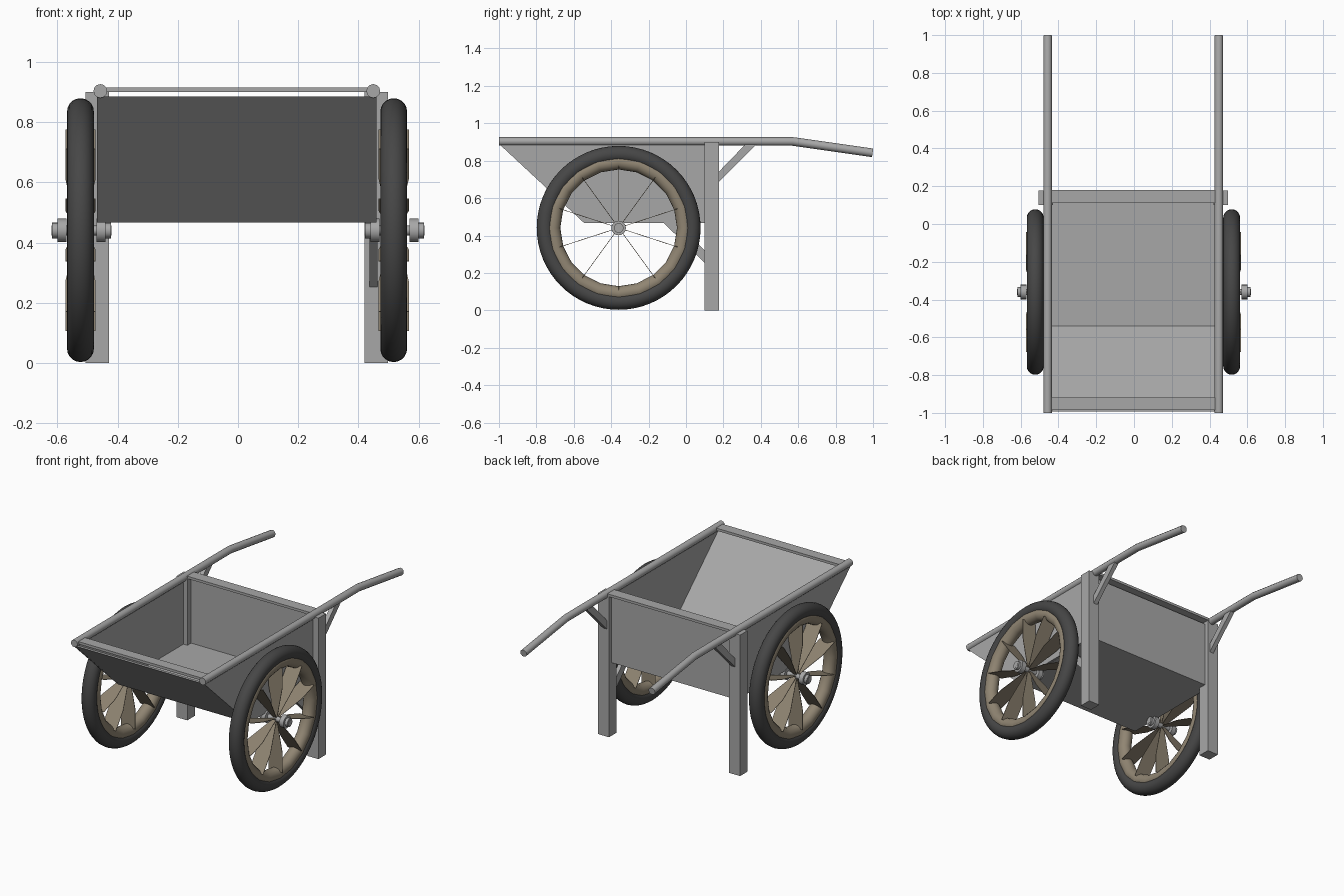
import bpy, bmesh, math
from mathutils import Vector, Matrix

if "Cube" in bpy.data.objects:
    bpy.data.objects.remove(bpy.data.objects["Cube"])

CX = -0.004  # body sits slightly left of centre


def material(name, rgb):
    m = bpy.data.materials.new(name)
    m.diffuse_color = (*rgb, 1)
    m.use_nodes = True
    m.node_tree.nodes["Principled BSDF"].inputs["Base Color"].default_value = m.diffuse_color
    return m


GREY = material("dark_grey", (0.39, 0.39, 0.39))
RUBBER = material("rubber", (0.062, 0.062, 0.062))
WOOD = material("wood", (0.28, 0.235, 0.17))


def finish(bm, name, mat=GREY, smooth=False):
    bmesh.ops.recalc_face_normals(bm, faces=bm.faces[:])
    me = bpy.data.meshes.new(name)
    bm.to_mesh(me)
    bm.free()
    ob = bpy.data.objects.new(name, me)
    bpy.context.collection.objects.link(ob)
    me.materials.append(mat)
    if smooth:
        bpy.ops.object.select_all(action='DESELECT')
        ob.select_set(True)
        bpy.context.view_layer.objects.active = ob
        bpy.ops.object.shade_smooth_by_angle(angle=math.radians(35))
    return ob


def slab(bm, pts, vec):
    """Extrude a flat outline along a vector."""
    lo = [bm.verts.new(p) for p in pts]
    hi = [bm.verts.new(Vector(p) + Vector(vec)) for p in pts]
    bm.faces.new(lo)
    bm.faces.new(hi)
    n = len(pts)
    for i in range(n):
        j = (i + 1) % n
        bm.faces.new((lo[i], lo[j], hi[j], hi[i]))


def panel(name, profile, x0, x1):
    """Side (y, z) profile spread from x0 to x1."""
    bm = bmesh.new()
    slab(bm, [(x0, y, z) for y, z in profile], (x1 - x0, 0, 0))
    return finish(bm, name)


def box(name, x0, x1, y0, y1, z0, z1):
    return panel(name, [(y0, z0), (y1, z0), (y1, z1), (y0, z1)], x0, x1)


def ring(name, loc, major, minor, seg, sides, mat):
    """Torus about the x axis."""
    bpy.ops.mesh.primitive_torus_add(major_radius=major, minor_radius=minor, major_segments=seg,
                                     minor_segments=sides, location=loc, rotation=(0, math.pi / 2, 0))
    ob = bpy.context.object
    ob.name = name
    ob.data.materials.append(mat)
    bpy.ops.object.shade_smooth_by_angle(angle=math.radians(35))


# tray: two sides, sloping front, floor and back
for side, s in (("left", -1), ("right", 1)):
    panel(side + "_tray_side", [(-1, 0.89), (-0.545, 0.467), (0.14, 0.467), (0.14, 0.89)],
          CX + s * 0.452, CX + s * 0.464)
panel("tray_front", [(-0.993, 0.885), (-0.545, 0.467), (-0.54, 0.479), (-0.975, 0.885)], CX - 0.453, CX + 0.453)
box("tray_floor", CX - 0.453, CX + 0.453, -0.545, 0.15, 0.466, 0.479)
box("tray_back", CX - 0.453, CX + 0.453, 0.138, 0.15, 0.466, 0.885)

# flat rails across the tray ends
box("front_rail", CX - 0.455, CX + 0.455, -0.985, -0.918, 0.899, 0.915)
box("back_rail", CX - 0.455, CX + 0.455, 0.11, 0.18, 0.899, 0.915)

for side, s in (("left", -1), ("right", 1)):
    hx = CX + s * 0.453
    # long bent handle
    cu = bpy.data.curves.new(side + "_handle", 'CURVE')
    cu.dimensions = '3D'
    cu.bevel_depth = 0.023
    cu.bevel_resolution = 4
    cu.use_fill_caps = True
    cu.materials.append(GREY)
    sp = cu.splines.new('POLY')
    path = [(-1, 0.903), (0.57, 0.903), (0.998, 0.842)]
    sp.points.add(len(path) - 1)
    for p, (y, z) in zip(sp.points, path):
        p.co = (hx, y, z, 1)
    sp.use_smooth = True
    bpy.context.collection.objects.link(bpy.data.objects.new(side + "_handle", cu))

    # leg and handle brace
    lx = CX + s * 0.463
    box(side + "_leg", lx - 0.039, lx + 0.039, 0.1, 0.177, 0, 0.9)
    panel(side + "_handle_brace", [(0.17, 0.68), (0.38, 0.89), (0.32, 0.89), (0.17, 0.735)],
          hx - 0.014, hx + 0.014)

    # tyre and rim
    wx = CX + s * 0.52 + 0.001
    hub = Vector((wx, -0.36, 0.441))
    ring(side + "_tyre", hub, 0.3935, 0.0445, 64, 20, RUBBER)
    ring(side + "_rim", hub, 0.353, 0.041, 20, 16, WOOD)

    # ten thin fan-shaped spokes
    bm = bmesh.new()
    for i in range(10):
        turn = Matrix.Translation(hub) @ Matrix.Rotation(i * math.tau / 10, 4, 'X')
        pts = [(-0.012, 0.012), (0.012, 0.012), (0.05, 0.21), (0.05, 0.334), (-0.05, 0.334), (-0.05, 0.21)]
        slab(bm, [turn @ Vector((x, -0.0015, r)) for x, r in pts],
             turn.to_3x3() @ Vector((0, 0.003, 0)))
    finish(bm, side + "_spokes", WOOD)

    # axle stub with collars and end nuts
    bm = bmesh.new()
    for r, x0, x1 in ((0.016, -0.1, 0.1), (0.039, -0.08, -0.05), (0.039, 0.05, 0.08),
                      (0.026, -0.098, -0.08), (0.026, 0.08, 0.098)):
        m = (Matrix.Translation((s * 0.52 + (x0 + x1) / 2, -0.36, 0.44))
             @ Matrix.Rotation(math.pi / 2, 4, 'Y'))
        bmesh.ops.create_cone(bm, cap_ends=True, segments=16, radius1=r, radius2=r,
                              depth=x1 - x0, matrix=m)
    finish(bm, side + "_hub", smooth=True)

# single lower brace from the right leg to the floor
panel("lower_brace", [(-0.12, 0.468), (0.105, 0.248), (0.105, 0.315), (-0.05, 0.468)], 0.437, 0.463)
